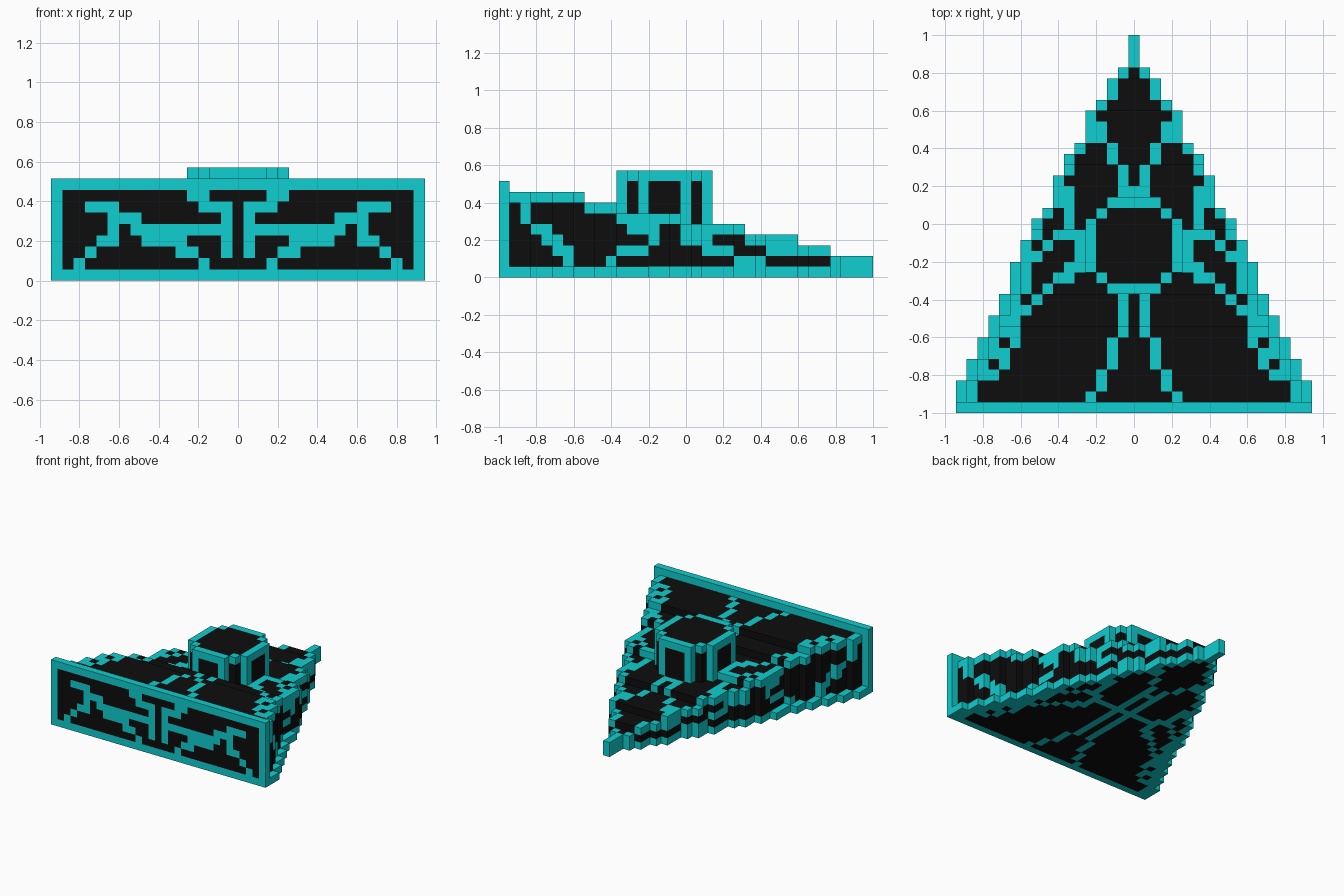
import bpy
import bmesh
from mathutils import Vector

cube = bpy.data.objects.get("Cube")
if cube:
    bpy.data.objects.remove(cube, do_unlink=True)

LENGTH = 35
UNIT = 2 / LENGTH


def make_material(name, colour):
    mat = bpy.data.materials.new(name)
    mat.use_nodes = True
    mat.diffuse_color = colour
    mat.node_tree.nodes["Principled BSDF"].inputs["Base Color"].default_value = colour
    return mat


MATERIALS = [make_material("black", (0.004, 0.004, 0.004, 1)),
             make_material("cyan", (0.005, 0.62, 0.63, 1))]
BLACK, CYAN = range(len(MATERIALS))


def expand(runs):
    """Turn (value, count) runs into one value per row."""
    return [value for value, count in runs for _ in range(count)]


# Half width and height of the hull for each row from front to back
HALF = expand([(16, 3), (15, 2), (14, 2), (13, 2), (12, 2), (11, 3), (10, 2), (9, 2),
               (8, 1), (7, 3), (6, 2), (5, 1), (4, 3), (3, 1), (2, 2), (1, 1), (0, 3)])
HEIGHT = expand([(9, 1), (8, 7), (7, 3), (6, 6), (5, 6), (4, 5), (3, 3), (2, 4)])


def strokes(*paths):
    """Collect the grid cells along a set of polylines."""
    cells = set()
    for path in paths:
        cells.add(path[0])
        for (a, b), (c, d) in zip(path, path[1:]):
            steps = max(abs(c - a), abs(d - b), 1)
            for s in range(steps + 1):
                cells.add((round(a + (c - a) * s / steps), round(b + (d - b) * s / steps)))
    return cells


# Painted lines, drawn for one half and mirrored
deck_lines = strokes(
    [(4, 1), (3, 2), (3, 3), (2, 4), (2, 6), (1, 7), (1, 10)],
    [(0, 20), (1, 20), (1, 22), (2, 23), (2, 24), (3, 25), (3, 26)],
    [(5, 16), (5, 13), (6, 13), (6, 12), (7, 12), (11, 8), (11, 6), (12, 5), (12, 4), (13, 3)],
    [(5, 16), (7, 16), (8, 15), (9, 14)],
    [(6, 17), (6, 20)])
base_lines = deck_lines | strokes([(0, 15), (5, 15)], [(1, 11), (1, 20)])
front_lines = strokes(
    [(1, 2), (1, 6), (3, 6), (3, 7), (4, 7)],
    [(1, 4), (9, 4), (9, 5), (11, 5), (11, 6), (13, 6)],
    [(11, 5), (11, 3), (12, 3), (13, 2), (14, 1)],
    [(8, 3), (5, 3), (5, 2), (4, 2), (3, 1)])
side_lines = strokes(
    [(2, 6), (2, 5), (3, 4), (4, 4), (4, 3), (5, 3), (5, 2), (6, 2), (6, 1)],
    [(12, 4), (14, 4), (14, 3), (13, 2), (11, 2), (10, 1)],
    [(17, 4), (17, 3), (19, 3), (19, 2), (20, 2), (22, 1), (24, 1), (25, 2), (27, 2)])


def wall(j):
    """Half width above the skirt: the tall front part is set in by one cell."""
    return HALF[j] - (1 if 0 < j < 14 else 0)


def hull_colour(i, j, k):
    side, top = abs(i), HEIGHT[j] - 1
    if j == 0:
        framed = side == HALF[0] or k in (0, top)
        return CYAN if framed or (side, k) in front_lines else BLACK
    if side >= wall(j) and (k in (0, top) or (j, k) in side_lines):
        return CYAN
    if k == 0 and (side, j) in base_lines:
        return CYAN
    return CYAN if k == top and (side, j) in deck_lines else BLACK


# Wedge hull with a skirt around the bottom
hull = {}
for j in range(LENGTH):
    for k in range(HEIGHT[j]):
        reach = HALF[j] if k == 0 else wall(j)
        for i in range(-reach, reach + 1):
            hull[i, j, k] = hull_colour(i, j, k)

# Octagonal tower with a bright rim and pillars
tower = {}
CENTRE, RADIUS, ROOF = 15, 4, 9
for i in range(-RADIUS, RADIUS + 1):
    for dj in range(-RADIUS, RADIUS + 1):
        a, b = abs(i), abs(dj)
        if a + b > RADIUS + 2:
            continue
        rim = max(a, b) == RADIUS or a + b == RADIUS + 2
        pillar = sorted((a, b)) == [2, RADIUS]
        for k in range(HEIGHT[CENTRE + dj], ROOF + 1):
            bright = pillar or (rim and k == ROOF)
            tower[i, CENTRE + dj, k] = CYAN if bright else BLACK


def build(name, cells, others):
    """Make the outer faces of a set of block cells."""
    bm = bmesh.new()
    verts = {}

    def vert(p):
        key = tuple(round(c) for c in p)
        if key not in verts:
            x, y, z = key
            verts[key] = bm.verts.new(((x - 0.5) * UNIT, y * UNIT - 1, z * UNIT))
        return verts[key]

    for cell, colour in cells.items():
        base = Vector(cell)
        for axis in range(3):
            u, v, n = Vector(), Vector(), Vector()
            n[axis] = u[(axis + 1) % 3] = v[(axis + 2) % 3] = 1
            for sign in (1, -1):
                near = tuple(round(c) for c in base + n * sign)
                if near in cells or near in others:
                    continue
                o = base + n if sign > 0 else base
                ring = [o, o + u, o + u + v, o + v]
                face = bm.faces.new([vert(p) for p in ring[::sign]])
                face.material_index = colour
    mesh = bpy.data.meshes.new(name)
    bm.to_mesh(mesh)
    bm.free()
    for mat in MATERIALS:
        mesh.materials.append(mat)
    bpy.context.collection.objects.link(bpy.data.objects.new(name, mesh))


build("wedge_hull", hull, tower)
build("octagonal_tower", tower, hull)
